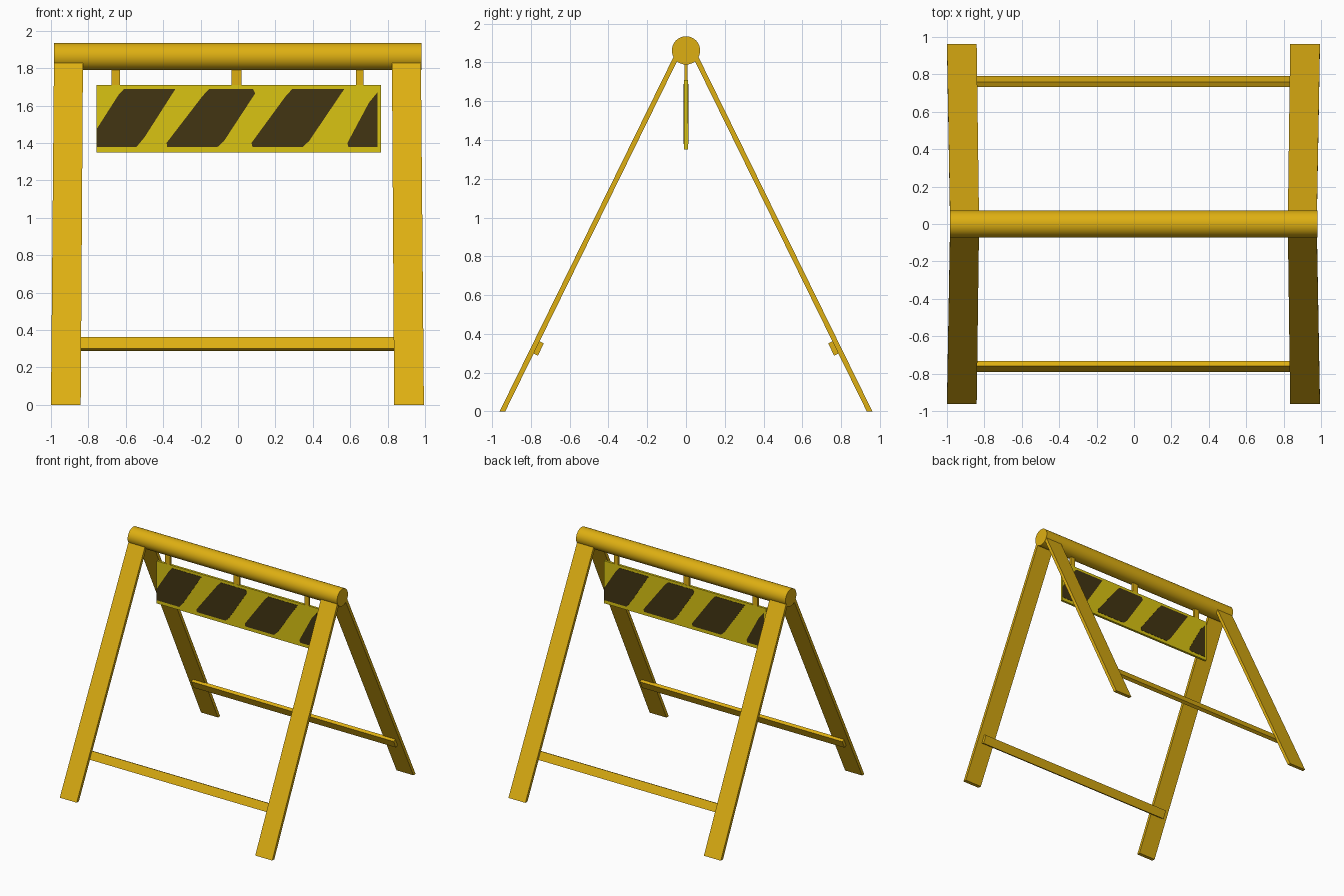
import bpy, bmesh, math
from mathutils import Vector

if "Cube" in bpy.data.objects:
    bpy.data.objects.remove(bpy.data.objects["Cube"])


def material(name, rgb):
    m = bpy.data.materials.new(name)
    m.diffuse_color = (*rgb, 1)
    m.use_nodes = True
    m.node_tree.nodes["Principled BSDF"].inputs["Base Color"].default_value = m.diffuse_color
    return m


ORANGE = material("frame orange", (0.73, 0.43, 0.006))
YELLOW = material("sign yellow", (0.70, 0.55, 0.006))
DARK = material("stripe dark brown", (0.055, 0.036, 0.006))


def finish(name, bm, mat):
    bmesh.ops.recalc_face_normals(bm, faces=bm.faces)
    me = bpy.data.meshes.new(name)
    bm.to_mesh(me)
    bm.free()
    me.materials.append(mat)
    ob = bpy.data.objects.new(name, me)
    bpy.context.collection.objects.link(ob)
    return ob


def prism(name, a, b, mat):
    """Solid between two matching polygons."""
    bm = bmesh.new()
    va = [bm.verts.new(p) for p in a]
    vb = [bm.verts.new(p) for p in b]
    bm.faces.new(va)
    bm.faces.new(vb)
    n = len(va)
    for i in range(n):
        bm.faces.new((va[i], va[(i + 1) % n], vb[(i + 1) % n], vb[i]))
    return finish(name, bm, mat)


def plate(name, pts, y0, y1, mat):
    """Upright plate: x,z outline extruded along y."""
    return prism(name, [(x, y0, z) for x, z in pts], [(x, y1, z) for x, z in pts], mat)


def rect(x0, x1, z0, z1):
    return [(x0, z0), (x1, z0), (x1, z1), (x0, z1)]


# Top tube
bpy.ops.mesh.primitive_cylinder_add(vertices=32, radius=0.073, depth=1.966,
                                    location=(-0.002, 0, 1.862),
                                    rotation=(0, math.pi / 2, 0))
tube = bpy.context.object
tube.name = "top_tube"
tube.data.materials.append(ORANGE)
bpy.ops.object.shade_smooth_by_angle(angle=math.radians(40))

# Four splayed flat legs, and a cross slat inside each pair
CX = -0.003
along = Vector((0, 0.898, 1.83)).normalized()      # front leg direction, upwards
across = Vector((0, along.z, -along.y))            # towards the inside
for fb, s in (("front", 1), ("back", -1)):
    for lr, d in (("left", -1), ("right", 1)):
        def ring(xi, xo, y, z):
            h = 0.0145
            return [(CX + d * xi, s * (y - h), z), (CX + d * xo, s * (y - h), z),
                    (CX + d * xo, s * (y + h), z), (CX + d * xi, s * (y + h), z)]
        prism(f"{fb}_{lr}_leg", ring(0.838, 0.997, -0.947, 0),
              ring(0.826, 0.981, -0.049, 1.83), ORANGE)
    c = Vector((0, -0.762, 0.325))
    prof = [c + along * (a * 0.035) + across * (b * 0.0145)
            for a, b in ((-1, -1), (1, -1), (1, 1), (-1, 1))]
    prism(f"{fb}_cross_slat", [(CX - 0.95, s * p.y, p.z) for p in prof],
          [(CX + 0.95, s * p.y, p.z) for p in prof], ORANGE)

# Hanging sign board
plate("sign_board", rect(-0.757, 0.765, 1.35, 1.71), -0.010, 0.010, YELLOW)

# Hangers with small collars under the tube
for i, (x, w) in enumerate(((-0.654, 0.023), (-0.008, 0.027), (0.651, 0.020))):
    plate(f"hanger_{i + 1}", rect(x - w, x + w, 1.70, 1.81), -0.009, 0.009, ORANGE)

# Slanted stripes, the back set turned half a circle about the board centre
B, T = 1.378, 1.688
stripes = [
    [(-0.755, B), (-0.543, B), (-0.50, 1.43), (-0.335, T), (-0.61, T), (-0.64, 1.655), (-0.755, 1.475)],
    [(-0.378, B), (-0.11, B), (-0.075, 1.41), (0.092, 1.665), (0.08, T), (-0.155, T), (-0.19, 1.65), (-0.382, 1.40)],
    [(0.078, B), (0.345, B), (0.38, 1.41), (0.568, T), (0.29, T), (0.255, 1.65), (0.072, 1.40)],
    [(0.59, B), (0.747, B), (0.747, 1.672), (0.70, 1.615), (0.585, 1.40)],
]
for i, pts in enumerate(stripes):
    plate(f"front_stripe_{i + 1}", pts, -0.012, -0.008, DARK)
    plate(f"back_stripe_{i + 1}", [(0.008 - x, z) for x, z in pts], 0.008, 0.012, DARK)
